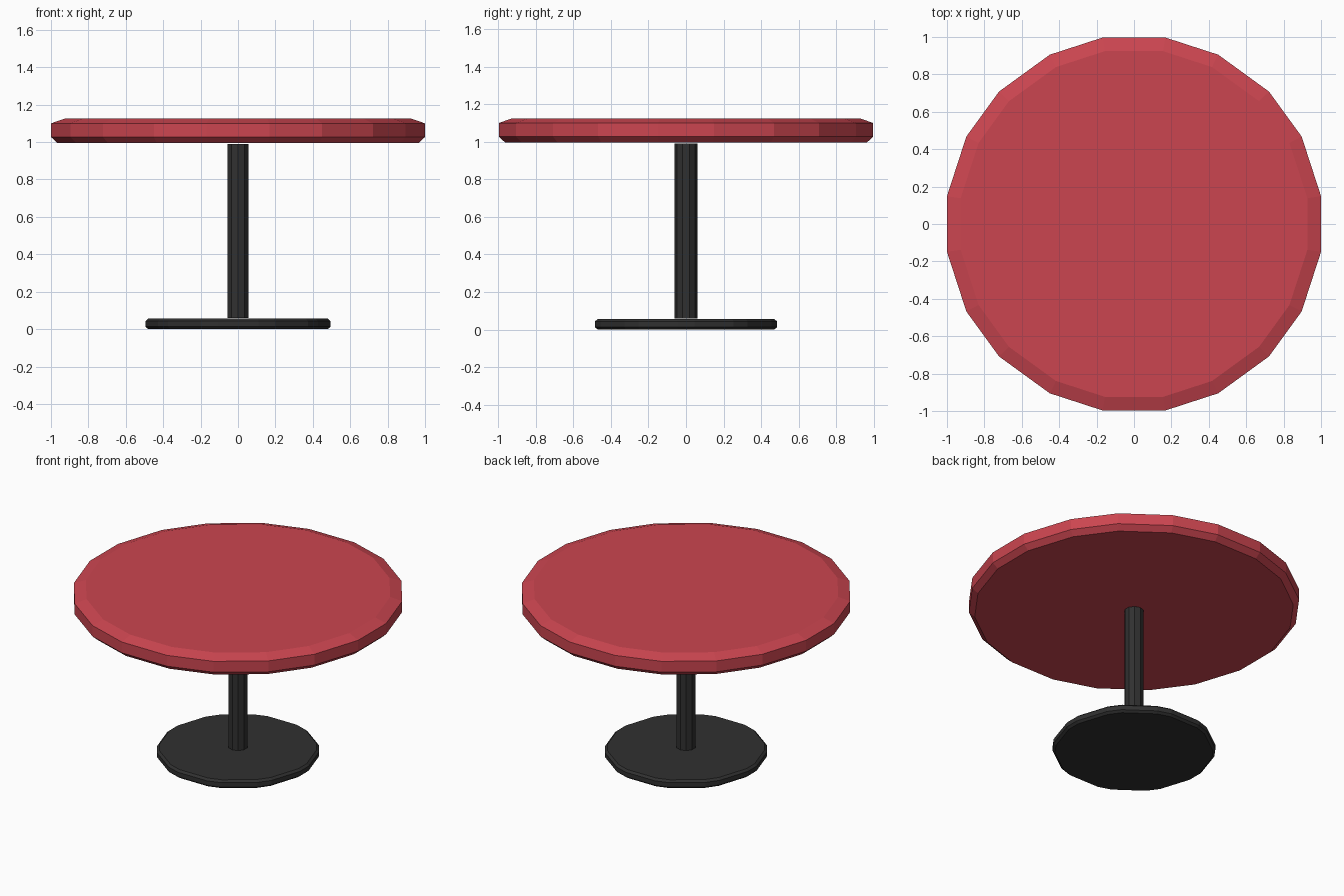
import bpy, bmesh
from math import cos, sin, tan, pi, atan2, hypot

if "Cube" in bpy.data.objects:
    bpy.data.objects.remove(bpy.data.objects["Cube"])


def material(name, color):
    m = bpy.data.materials.new(name)
    m.diffuse_color = (*color, 1)
    m.use_nodes = True
    m.node_tree.nodes["Principled BSDF"].inputs["Base Color"].default_value = m.diffuse_color
    return m


def cut_decagon(apothem, corner):
    """Ten-sided outline with its corners cut off at distance `corner`."""
    half = (corner * cos(0) - (apothem / cos(pi / 10) - (apothem / cos(pi / 10) - corner)) + 0)
    half = (apothem / cos(pi / 10) - corner) / tan(pi / 10)
    r, da = hypot(corner, half), atan2(half, corner)
    return [(r * cos(k * pi / 5 + s * da), r * sin(k * pi / 5 + s * da))
            for k in range(10) for s in (-1, 1)]


def stack(name, outline, levels, mat):
    """Closed solid from scaled copies of an outline; levels = (scale, z)."""
    bm = bmesh.new()
    rings = [[bm.verts.new((x * s, y * s, z)) for x, y in outline] for s, z in levels]
    n = len(outline)
    for a, b in zip(rings, rings[1:]):
        for i in range(n):
            j = (i + 1) % n
            bm.faces.new((a[i], a[j], b[j], b[i]))
    bm.faces.new(rings[0][::-1])
    bm.faces.new(rings[-1])
    me = bpy.data.meshes.new(name)
    bm.to_mesh(me)
    bm.free()
    me.materials.append(mat)
    ob = bpy.data.objects.new(name, me)
    bpy.context.collection.objects.link(ob)
    return ob


red = material("red", (0.6, 0.06, 0.08))
black = material("black", (0.03, 0.03, 0.03))

# Round top with chamfered rim
stack("table_top", cut_decagon(0.997, 1.0),
      [(0.965, 0.995), (1, 1.027), (1, 1.1), (0.927, 1.125)], red)

# Ten-sided post
post = [(0.06 * cos(pi / 2 + k * pi / 5), 0.06 * sin(pi / 2 + k * pi / 5)) for k in range(10)]
stack("post", post, [(1, 0.06), (1, 0.99)], black)

# Foot plate
stack("base_plate", cut_decagon(0.485, 0.495),
      [(0.97, 0), (1, 0.013), (1, 0.043), (0.97, 0.056)], black)
